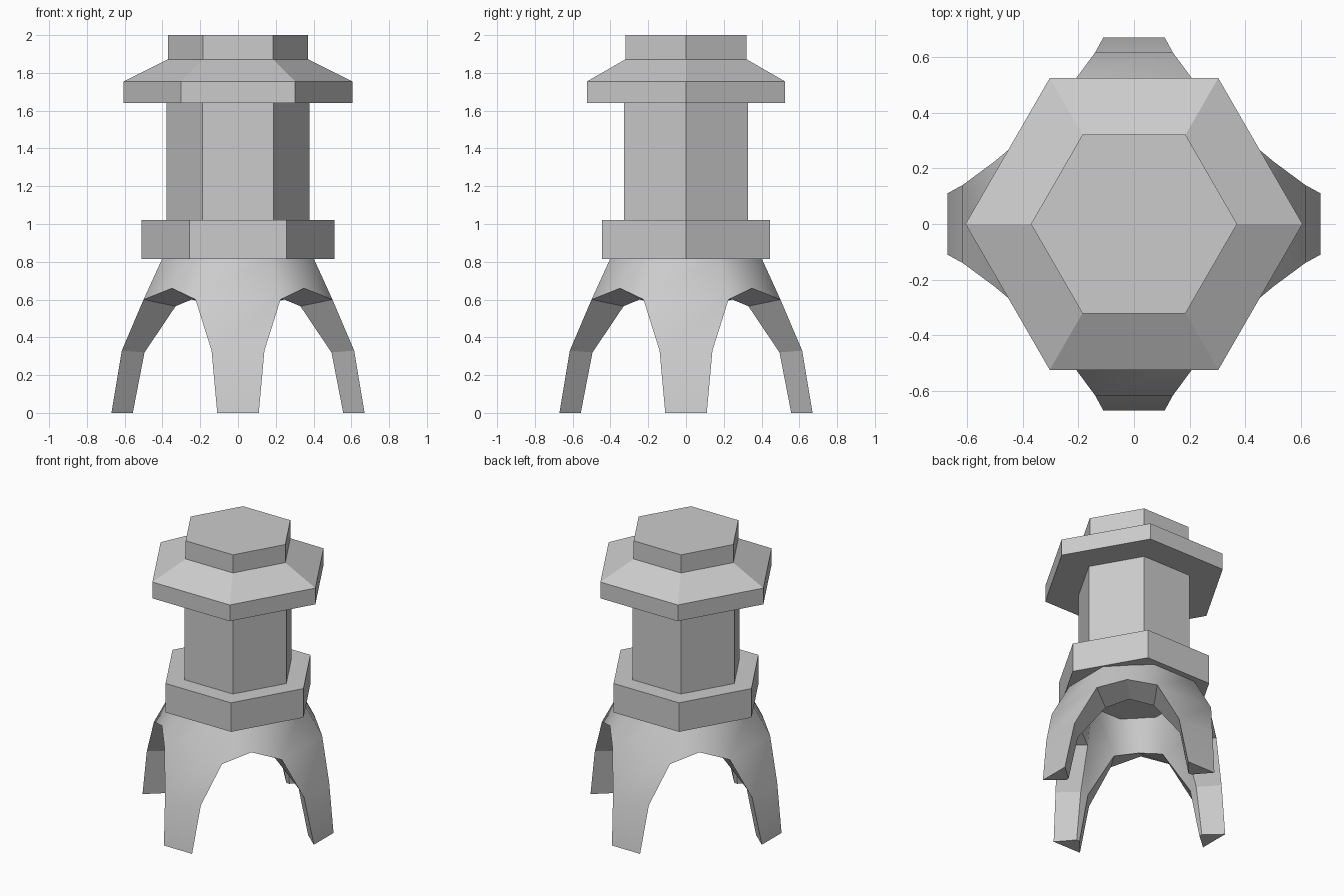
import bpy, bmesh, math
from mathutils import Matrix, Vector

cube = bpy.data.objects.get("Cube")
if cube:
    bpy.data.objects.remove(cube, do_unlink=True)

stone = bpy.data.materials.new("grey stone")
stone.use_nodes = True
GREY = (0.6, 0.6, 0.6, 1)
stone.diffuse_color = GREY
stone.node_tree.nodes["Principled BSDF"].inputs["Base Color"].default_value = GREY


def add_object(name, bm):
    bmesh.ops.recalc_face_normals(bm, faces=bm.faces)
    mesh = bpy.data.meshes.new(name)
    bm.to_mesh(mesh)
    bm.free()
    mesh.materials.append(stone)
    obj = bpy.data.objects.new(name, mesh)
    bpy.context.collection.objects.link(obj)
    return obj


def hex_stack(name, profile):
    """Six-sided solid from (radius, height) rings, corners on the x axis."""
    bm = bmesh.new()
    rings = [[bm.verts.new((r * math.cos(i * math.pi / 3), r * math.sin(i * math.pi / 3), z))
              for i in range(6)] for r, z in profile]
    for low, high in zip(rings, rings[1:]):
        for i in range(6):
            j = (i + 1) % 6
            bm.faces.new((low[i], low[j], high[j], high[i]))
    bm.faces.new(rings[0])
    bm.faces.new(rings[-1])
    return add_object(name, bm)


# Hexagonal lantern body
hex_stack("base_slab", [(0.512, 0.815), (0.512, 1.02)])
hex_stack("lamp_chamber", [(0.378, 1.02), (0.378, 1.64)])
hex_stack("roof", [(0.605, 1.64), (0.605, 1.755), (0.37, 1.872)])
hex_stack("roof_cap", [(0.37, 1.872), (0.37, 2.0)])

# Four-legged arched stand: leg edge from foot to top, then web points on the diagonal
OUTER = [(0.67, 0.11, 0), (0.615, 0.14, 0.33), (0.5, 0.225, 0.6), (0.395, 0.165, 0.83)]
INNER = [(0.557, 0.012, 0), (0.495, 0.03, 0.32), (0.33, 0.11, 0.565), (0.27, 0.11, 0.83)]
OUTER_WEB = [(0.35, 0.35, 0.66), (0.283, 0.283, 0.83)]
INNER_WEB = [(0.245, 0.245, 0.6), (0.19, 0.19, 0.83)]

bm = bmesh.new()


def skin(edge, web):
    """Make the points of one skin for each quarter: right edge, left edge, web."""
    quarters = []
    for k in range(4):
        turn = Matrix.Rotation(k * math.pi / 2, 3, 'Z')
        right = [bm.verts.new(turn @ Vector((x, -y, z))) for x, y, z in edge]
        left = [bm.verts.new(turn @ Vector(p)) for p in edge]
        arch = [bm.verts.new(turn @ Vector(p)) for p in web]
        quarters.append((right, left, arch))
    for k, (right, left, arch) in enumerate(quarters):
        following = quarters[(k + 1) % 4][0]
        quads = [(right[i], left[i], left[i + 1], right[i + 1]) for i in range(3)]
        quads += [(left[2], arch[0], arch[1], left[3]),
                  (arch[0], following[2], following[3], arch[1])]
        for quad in quads:
            bm.faces.new(quad).smooth = True
    return quarters


def outline(quarters):
    """Closed loops: lower rim running round feet and arches, and the top rim."""
    lower, upper = [], []
    for right, left, arch in quarters:
        lower += [right[2], right[1], right[0], left[0], left[1], left[2], arch[0]]
        upper += [right[3], left[3], arch[1]]
    return lower, upper


outer_loops = outline(skin(OUTER, OUTER_WEB))
inner_loops = outline(skin(INNER, INNER_WEB))
for a, b in zip(outer_loops, inner_loops):
    for i in range(len(a)):
        j = (i + 1) % len(a)
        bm.faces.new((a[i], a[j], b[j], b[i]))

# Crisp edges where the flat rim meets the smooth skins
for e in bm.edges:
    if not all(f.smooth for f in e.link_faces):
        e.smooth = False
add_object("arched_leg_stand", bm)
